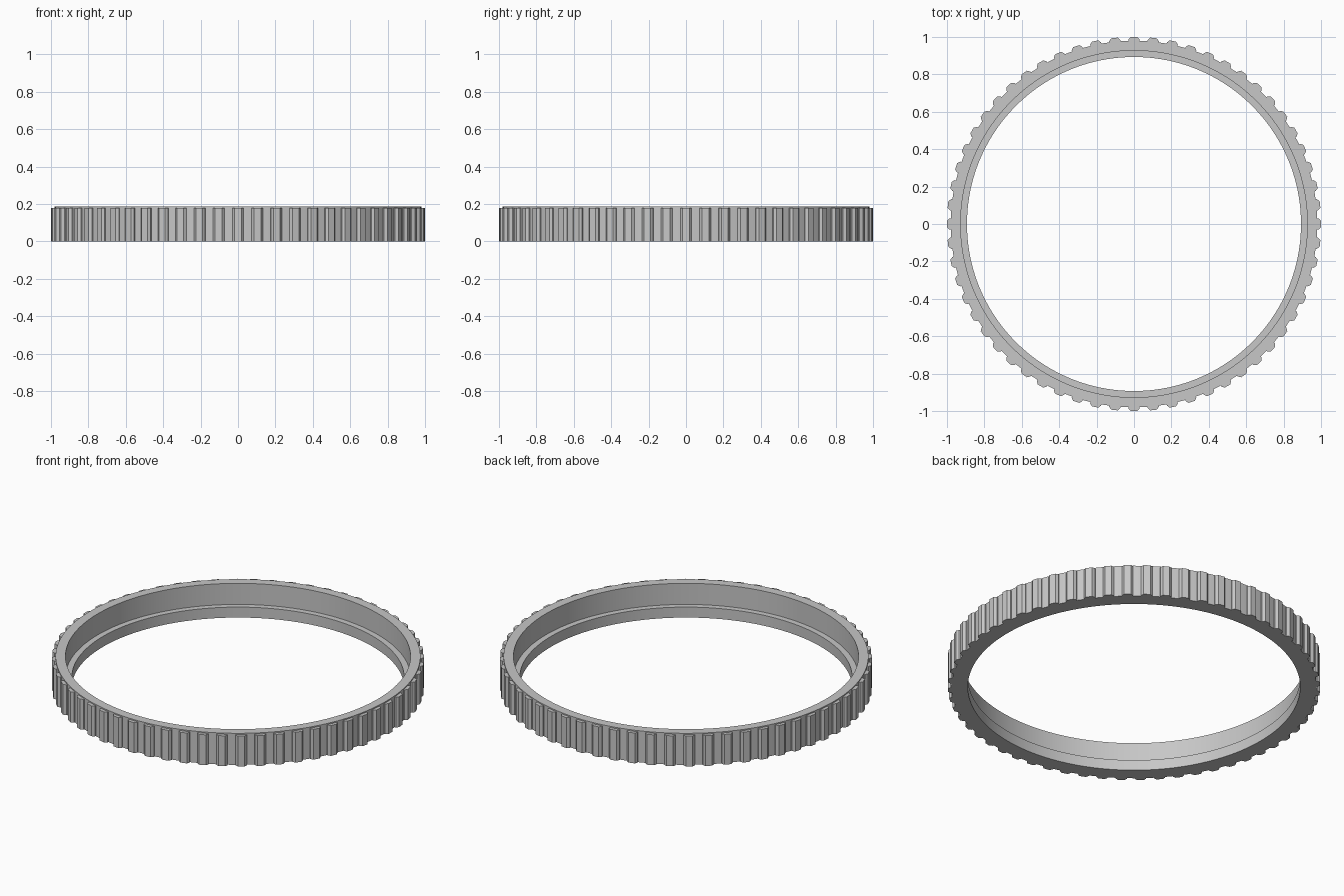
import bpy, bmesh, math
from mathutils import Matrix

default = bpy.data.objects.get("Cube")
if default:
    bpy.data.objects.remove(default, do_unlink=True)

# One plain grey for the whole part
grey = bpy.data.materials.new("light grey")
grey.use_nodes = True
colour = (0.57, 0.57, 0.57, 1)
grey.diffuse_color = colour
grey.node_tree.nodes["Principled BSDF"].inputs["Base Color"].default_value = colour

RIBS = 60
SEGMENTS = 180
RIB_HEIGHT = 0.18


def finish(bm, name):
    """Turn a bmesh into a named object in the shared grey."""
    bmesh.ops.recalc_face_normals(bm, faces=bm.faces)
    mesh = bpy.data.meshes.new(name)
    bm.to_mesh(mesh)
    bm.free()
    mesh.materials.append(grey)
    obj = bpy.data.objects.new(name, mesh)
    bpy.context.collection.objects.link(obj)
    return obj


# Stepped ring: (radius, height) section turned about the z axis
section = [(0.893, 0), (0.98, 0), (0.98, 0.187), (0.927, 0.187), (0.927, 0.062), (0.893, 0.062)]
bm = bmesh.new()
verts = [bm.verts.new((r, 0, z)) for r, z in section]
edges = [bm.edges.new((verts[i - 1], verts[i])) for i in range(len(verts))]
bmesh.ops.spin(bm, geom=verts + edges, axis=(0, 0, 1), cent=(0, 0, 0),
               angle=math.tau, steps=SEGMENTS, use_merge=True)
bmesh.ops.remove_doubles(bm, verts=bm.verts, dist=0.0001)
ring = finish(bm, "stepped_ring")

bpy.ops.object.select_all(action='DESELECT')
ring.select_set(True)
bpy.context.view_layer.objects.active = ring
bpy.ops.object.shade_smooth_by_angle(angle=math.radians(30))

# Grip ribs: chamfered bars standing around the outside
half = [(0.972, 0.030), (0.986, 0.030), (1.0, 0.018)]
outline = half + [(x, -y) for x, y in reversed(half)]
bm = bmesh.new()
for i in range(RIBS):
    turn = Matrix.Rotation(math.tau * i / RIBS, 3, 'Z')
    base = bm.faces.new([bm.verts.new(turn @ Matrix.Identity(3).col[0] * 0) for _ in outline])
    for v, (x, y) in zip(base.verts, outline):
        v.co = (x, y, 0)
        v.co = turn @ v.co
    top = bmesh.ops.extrude_face_region(bm, geom=[base], use_keep_orig=True)["geom"]
    bmesh.ops.translate(bm, vec=(0, 0, RIB_HEIGHT),
                        verts=[g for g in top if isinstance(g, bmesh.types.BMVert)])
finish(bm, "grip_ribs")
